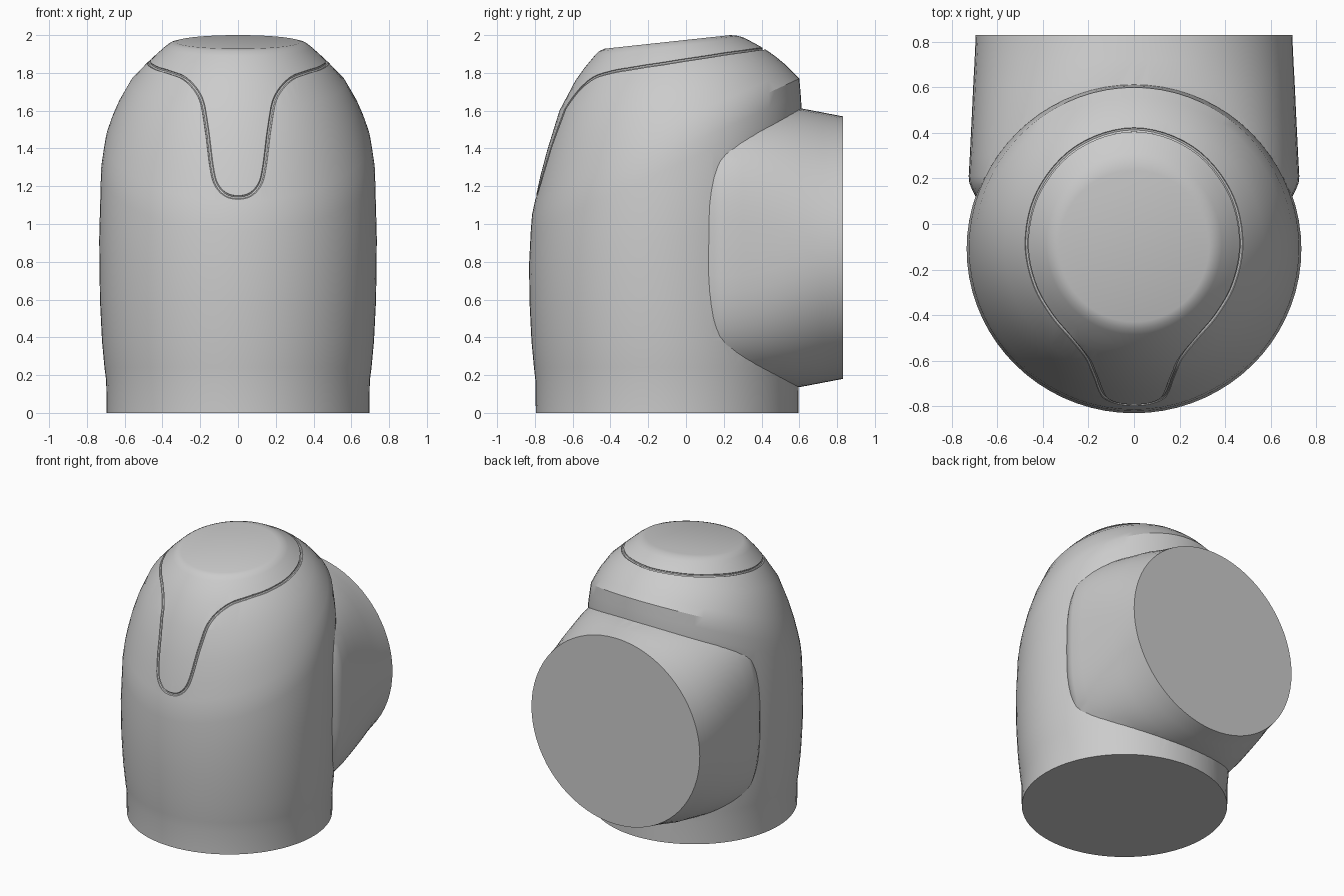
import bpy, bmesh, math
from mathutils import Vector
from mathutils.bvhtree import BVHTree

if "Cube" in bpy.data.objects:
    bpy.data.objects.remove(bpy.data.objects["Cube"])

SEG = 72


def loft(name, rings, closed=False):
    """Skin a list of equal-length point rings; cap the ends or close the loop."""
    bm = bmesh.new()
    rows = [[bm.verts.new(p) for p in ring] for ring in rings]
    n = len(rows[0])
    pairs = list(zip(rows, rows[1:]))
    if closed:
        pairs.append((rows[-1], rows[0]))
    else:
        bm.faces.new(rows[0])
        bm.faces.new(rows[-1])
    for a, b in pairs:
        for i in range(n):
            j = (i + 1) % n
            bm.faces.new((a[i], a[j], b[j], b[i]))
    bmesh.ops.recalc_face_normals(bm, faces=bm.faces[:])
    mesh = bpy.data.meshes.new(name)
    bm.to_mesh(mesh)
    bm.free()
    obj = bpy.data.objects.new(name, mesh)
    bpy.context.collection.objects.link(obj)
    return obj


def boolean(obj, other, operation):
    mod = obj.modifiers.new(operation, 'BOOLEAN')
    mod.object, mod.operation, mod.solver = other, operation, 'EXACT'
    bpy.context.view_layer.objects.active = obj
    bpy.ops.object.modifier_apply(modifier=mod.name)
    bpy.data.objects.remove(other)


def tilted_ring(yf, zf, yb, zb, rx):
    """Ellipse through a front point and a back point, with half width rx."""
    ring = []
    for i in range(SEG):
        a = 2 * math.pi * i / SEG
        s = (1 + math.sin(a)) / 2
        ring.append((rx * math.cos(a), yf + (yb - yf) * s, zf + (zb - zf) * s))
    return ring


def super_ring(y, rx, rz, power):
    """Upright superellipse facing along y."""
    ring = []
    for i in range(SEG):
        a = 2 * math.pi * i / SEG
        c, s = math.cos(a), math.sin(a)
        ring.append((rx * math.copysign(abs(c) ** (2 / power), c), y,
                     0.875 + rz * math.copysign(abs(s) ** (2 / power), s)))
    return ring


# Main housing: straight base, slight belly, tilted dome, flat sloping top
body_profile = [
    (-.795, 0, .595, 0, .695), (-.797, .17, .597, .17, .698),
    (-.805, .24, .60, .24, .707), (-.818, .38, .605, .38, .72),
    (-.828, .58, .61, .62, .731), (-.831, .78, .612, 1.06, .735),
    (-.822, .96, .612, 1.615, .725), (-.815, 1.05, .607, 1.69, .713),
    (-.80, 1.12, .60, 1.77, .70), (-.772, 1.25, .56, 1.81, .672),
    (-.735, 1.39, .525, 1.845, .637), (-.67, 1.60, .47, 1.89, .57),
    (-.585, 1.76, .42, 1.925, .485), (-.535, 1.83, .37, 1.953, .435),
    (-.485, 1.89, .31, 1.985, .385), (-.46, 1.915, .275, 1.996, .36),
    (-.43, 1.928, .235, 2.0, .33)]
housing = loft("joint_housing", [tilted_ring(*r) for r in body_profile])

# Smooth body surface used to lay out the cover seam
bm = bmesh.new()
bm.from_mesh(housing.data)
surface = BVHTree.FromBMesh(bm)
bm.free()

# Side outlet: rounded square against the housing, circular at its open end
outlet_profile = [
    (.83, .695, .695, 2), (.72, .70, .716, 2.1), (.61, .706, .737, 2.3),
    (.5, .711, .74, 2.55), (.4, .716, .742, 2.8), (.3, .721, .742, 3),
    (.21, .726, .742, 3.1), (.18, .723, .74, 3.1), (.15, .711, .73, 3.1),
    (.11, .69, .71, 3.1), (-.05, .6, .6, 3)]
outlet = loft("side_outlet", [super_ring(*r) for r in outlet_profile])
boolean(housing, outlet, 'UNION')

# Seam groove around the top cover and its front tongue
half = [(0, .41, 1.92), (.25, .33, 1.91), (.42, .14, 1.89), (.48, -.08, 1.865),
        (.45, -.27, 1.84), (.37, -.4, 1.81), (.27, -.5, 1.76), (.195, -.6, 1.66),
        (.165, -.68, 1.5), (.14, -.75, 1.3), (.115, -.77, 1.21),
        (.065, -.785, 1.155), (0, -.79, 1.14)]
ctrl = [Vector(p) for p in half]
ctrl += [Vector((-p[0], p[1], p[2])) for p in half[-2:0:-1]]
path, n = [], len(ctrl)
for i in range(n):
    a, b, c, d = (ctrl[(i + k) % n] for k in (-1, 0, 1, 2))
    for k in range(6):
        t = k / 6
        p = 0.5 * (2 * b + (c - a) * t + (2 * a - 5 * b + 4 * c - d) * t * t
                   + (3 * b - a - 3 * c + d) * t ** 3)
        path.append(surface.find_nearest(p)[:2])
tube = []
for i, (p, normal) in enumerate(path):
    tangent = (path[(i + 1) % len(path)][0] - path[i - 1][0]).normalized()
    side = tangent.cross(normal).normalized()
    up = side.cross(tangent)
    tube.append([p + 0.011 * (side * math.cos(a) + up * math.sin(a))
                 for a in (2 * math.pi * (k + .5) / 8 for k in range(8))])
boolean(housing, loft("seam_cutter", tube, closed=True), 'DIFFERENCE')

# Smooth shading with crisp rims
bpy.ops.object.select_all(action='DESELECT')
housing.select_set(True)
bpy.context.view_layer.objects.active = housing
bpy.ops.object.shade_smooth_by_angle(angle=math.radians(30))
